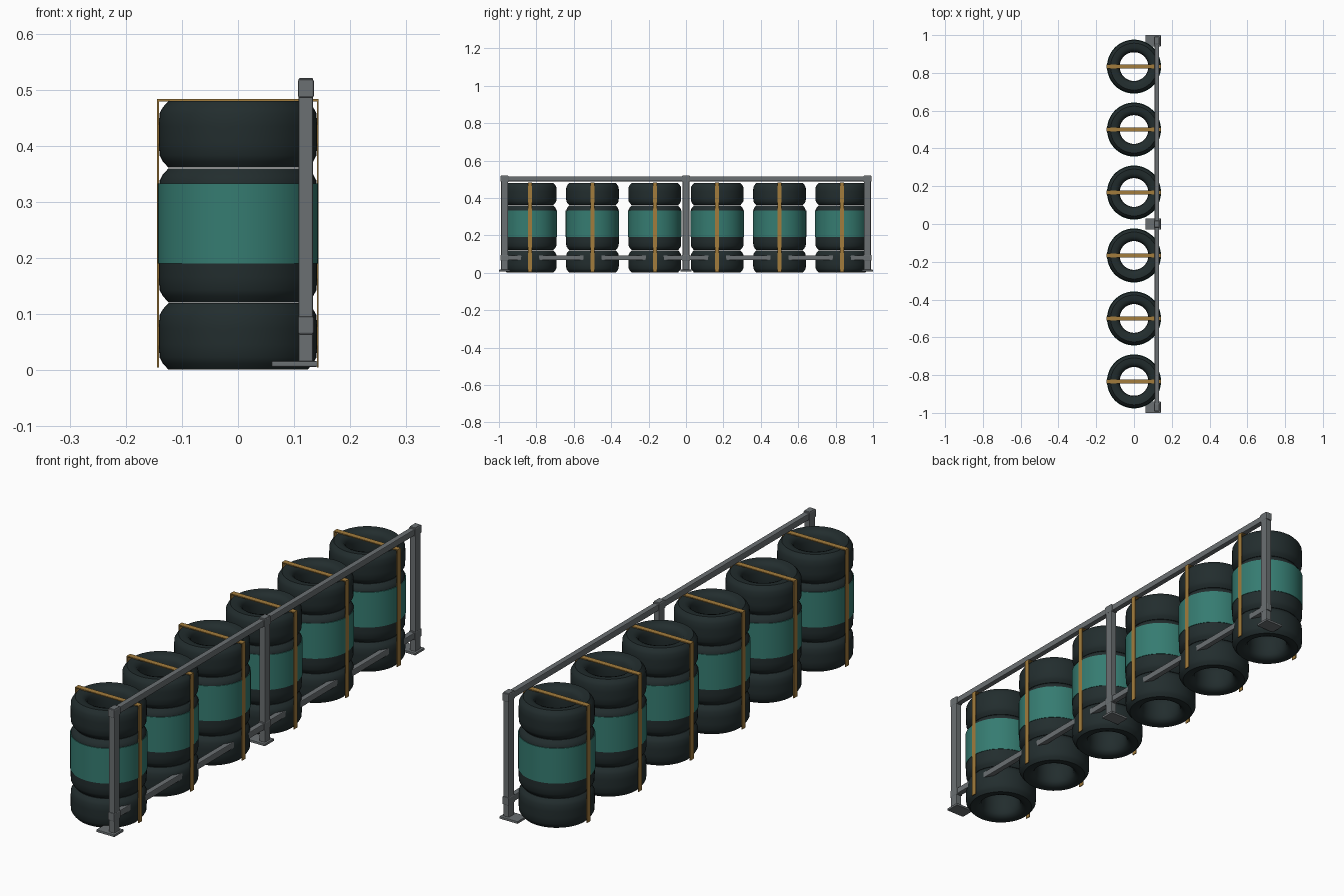
import bpy, bmesh, math

old = bpy.data.objects.get("Cube")
if old:
    bpy.data.objects.remove(old, do_unlink=True)


def material(name, rgb):
    m = bpy.data.materials.new(name)
    m.use_nodes = True
    m.diffuse_color = (*rgb, 1)
    m.node_tree.nodes["Principled BSDF"].inputs["Base Color"].default_value = (*rgb, 1)
    return m


rubber = material("dark rubber", (0.016, 0.026, 0.027))
green = material("teal band", (0.036, 0.2, 0.165))
webbing = material("ochre strap", (0.36, 0.2, 0.045))
steel = material("grey steel", (0.145, 0.16, 0.168))


def add_object(name, bm, mat, bevel=0, smooth=False):
    bmesh.ops.recalc_face_normals(bm, faces=bm.faces)
    mesh = bpy.data.meshes.new(name)
    bm.to_mesh(mesh)
    bm.free()
    mesh.materials.append(mat)
    ob = bpy.data.objects.new(name, mesh)
    bpy.context.collection.objects.link(ob)
    if bevel:
        mod = ob.modifiers.new("soft edges", "BEVEL")
        mod.width = bevel
        mod.segments = 2
    if smooth:
        bpy.ops.object.select_all(action="DESELECT")
        ob.select_set(True)
        bpy.context.view_layer.objects.active = ob
        bpy.ops.object.shade_smooth_by_angle(angle=math.radians(50))
    return ob


def box(name, x, y, z, mat, bevel=0):
    """Box from (low, high) ranges on each axis."""
    bm = bmesh.new()
    bmesh.ops.create_cube(bm, size=1)
    for v in bm.verts:
        for i, (lo, hi) in enumerate((x, y, z)):
            v.co[i] = lo if v.co[i] < 0 else hi
    return add_object(name, bm, mat, bevel)


def ring(name, profile, y, z, mat, sides=48):
    """Closed (radius, height) profile turned round the vertical axis."""
    bm = bmesh.new()
    loops = []
    for k in range(sides):
        a = math.tau * k / sides
        loops.append([bm.verts.new((r * math.cos(a), y + r * math.sin(a), z + h))
                      for r, h in profile])
    n = len(profile)
    for k in range(sides):
        a, b = loops[k], loops[(k + 1) % sides]
        for i in range(n):
            j = (i + 1) % n
            bm.faces.new((a[i], b[i], b[j], a[j]))
    return add_object(name, bm, mat, smooth=True)


# Tyre half section, mirrored top to bottom
HEIGHT = 0.1185
lower = [(0.076, 0.04), (0.079, 0.018), (0.088, 0.006), (0.102, 0.001),
         (0.124, 0.0), (0.134, 0.011), (0.14, 0.022), (0.141, 0.045)]
tyre = lower + [(r, HEIGHT - h) for r, h in reversed(lower)]
band = [(0.138, 0.19), (0.143, 0.19), (0.143, 0.333), (0.138, 0.333)]

# Stacks of four tyres with a coloured band and a tie-down strap
for s in range(6):
    y = (s - 2.5) / 3
    for level in range(4):
        ring(f"tyre_{s + 1}_{level + 1}", tyre, y, 0.001 + 0.12 * level, rubber)
    ring(f"band_{s + 1}", band, y, 0, green)
    w = (y - 0.011, y + 0.011)
    box(f"strap_top_{s + 1}", (-0.1445, 0.1435), w, (0.479, 0.483), webbing)
    box(f"strap_right_{s + 1}", (-0.1445, -0.141), w, (0.005, 0.482), webbing)
    box(f"strap_left_{s + 1}", (0.1405, 0.1435), w, (0.005, 0.482), webbing)

# Rack posts with foot plates and rail collars
for label, y in (("front", -0.97), ("middle", 0), ("back", 0.97)):
    box(f"{label}_post", (0.108, 0.134), (y - 0.018, y + 0.018), (0.012, 0.521), steel, 0.003)
    box(f"{label}_foot", (0.06, 0.142), (y - 0.03, y + 0.03), (0.006, 0.016), steel, 0.002)
    for part, z in (("upper", 0.502), ("lower", 0.08)):
        box(f"{label}_{part}_collar", (0.107, 0.135), (y - 0.022, y + 0.022),
            (z - 0.016, z + 0.016), steel, 0.003)

# Long rails
for part, z in (("upper", 0.502), ("lower", 0.08)):
    box(f"{part}_rail", (0.109, 0.132), (-0.985, 0.985), (z - 0.013, z + 0.013), steel, 0.003)
